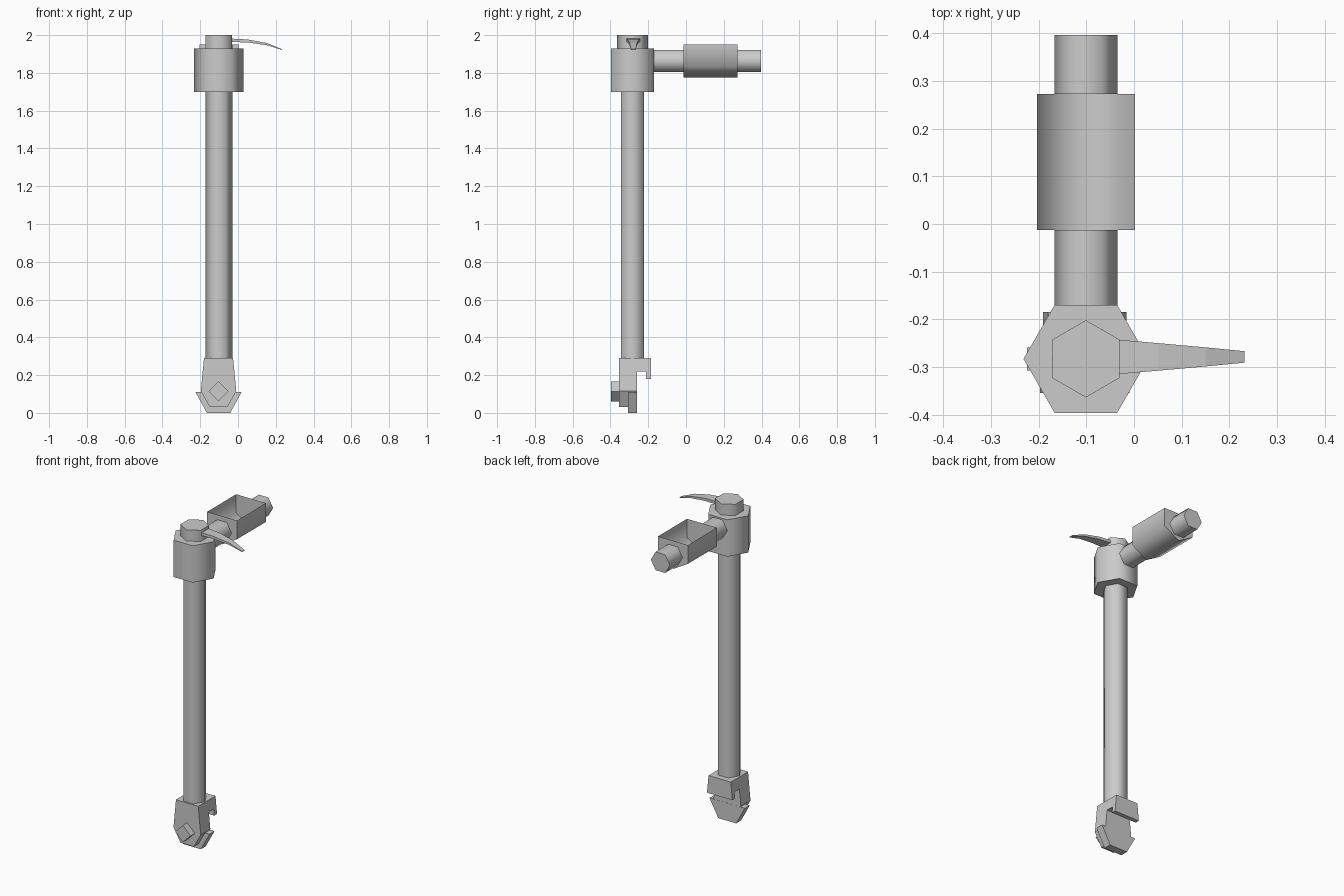
import bpy, bmesh
from math import cos, sin, pi, radians
from mathutils import Vector

if "Cube" in bpy.data.objects:
    bpy.data.objects.remove(bpy.data.objects["Cube"])

CX, CY, CZ = -0.101, -0.283, 1.863   # post centre (x, y) and side arm height


def finish(name, bm, smooth=False):
    bmesh.ops.recalc_face_normals(bm, faces=bm.faces)
    me = bpy.data.meshes.new(name)
    bm.to_mesh(me)
    bm.free()
    ob = bpy.data.objects.new(name, me)
    bpy.context.collection.objects.link(ob)
    if smooth:
        bpy.ops.object.select_all(action='DESELECT')
        ob.select_set(True)
        bpy.context.view_layer.objects.active = ob
        bpy.ops.object.shade_smooth_by_angle(angle=radians(65))
    return ob


def extrude(points, offset):
    bm = bmesh.new()
    face = bm.faces.new([bm.verts.new(p) for p in points])
    res = bmesh.ops.extrude_face_region(bm, geom=[face], use_keep_orig=True)
    verts = [g for g in res['geom'] if isinstance(g, bmesh.types.BMVert)]
    bmesh.ops.translate(bm, verts=verts, vec=Vector(offset))
    return bm


def ring(r, n=6, turn=0.0):
    return [(r * cos(turn + 2 * pi * i / n), r * sin(turn + 2 * pi * i / n)) for i in range(n)]


def upright(name, r, z0, z1, turn=0.0):
    pts = [(CX + a, CY + b, z0) for a, b in ring(r, 6, turn)]
    return finish(name, extrude(pts, (0, 0, z1 - z0)), True)


def along_y(name, outline, y0, y1, smooth=False):
    return finish(name, extrude([(x, y0, z) for x, z in outline], (0, y1 - y0, 0)), smooth)


# Post, collar and cap
upright("post", 0.071, 0.28, 1.95)
upright("collar", 0.131, 1.70, 1.93)
upright("post_cap", 0.081, 1.92, 2.0, pi / 6)

# Side arm in two lengths, either side of the holder
arm = [(CX + a, CZ + b) for a, b in ring(0.066)]
along_y("side_arm_inner", arm, -0.19, -0.013, True)
along_y("side_arm_outer", arm, 0.273, 0.397, True)

# Open-topped holder with a V bottom and closed ends
trough = [(CX - 0.103, 1.951), (CX - 0.103, 1.834), (CX, 1.775),
          (CX + 0.103, 1.834), (CX + 0.103, 1.951)]
bm = extrude([(x, -0.013, z) for x, z in trough], (0, 0.286, 0))
bm.normal_update()
bmesh.ops.recalc_face_normals(bm, faces=bm.faces)
bmesh.ops.delete(bm, geom=[f for f in bm.faces if f.normal.z > 0.9], context='FACES_ONLY')
finish("open_holder", bm, True)

# Curved lever, tapering to its tip: x, top z, thickness, half width
bm = bmesh.new()
prev = None
for x, top, t, w in [(-0.045, 1.982, 0.018, 0.037), (0.05, 1.977, 0.016, 0.029),
                     (0.15, 1.959, 0.012, 0.020), (0.232, 1.926, 0.004, 0.012)]:
    cur = [bm.verts.new((x, CY + 0.004 + s * w, top - d))
           for s, d in ((-1, 0), (1, 0), (1, t), (-1, t))]
    if prev:
        for i in range(4):
            j = (i + 1) % 4
            bm.faces.new((prev[i], prev[j], cur[j], cur[i]))
    else:
        bm.faces.new(cur)
    prev = cur
bm.faces.new(prev)
finish("lever", bm)

# Clamp body: hooked side profile, width changing with height
profile = [(-0.355, 0.03), (-0.26, 0.03), (-0.26, 0.22), (-0.212, 0.22),
           (-0.212, 0.18), (-0.185, 0.18), (-0.185, 0.29), (-0.355, 0.29)]
bm = extrude([(-1, y, z) for y, z in profile], (2, 0, 0))
bmesh.ops.bisect_plane(bm, geom=bm.verts[:] + bm.edges[:] + bm.faces[:],
                       plane_co=(0, 0, 0.115), plane_no=(0, 0, 1))
for v in bm.verts:
    z = v.co.z
    half = 0.077 + (0.29 - z) * 0.097 if z > 0.114 else 0.046 + (z - 0.03) * 0.565
    v.co.x = -0.103 + v.co.x * half
finish("clamp_body", bm)

# Lower jaw plate and square bolt
jaw = [(-0.225, 0.11), (-0.165, 0.0), (-0.041, 0.0), (0.019, 0.11)]
along_y("lower_jaw", jaw, -0.308, -0.259)
bolt = [(-0.103 + a, 0.114 + b) for a, b in ring(0.053, 4)]
along_y("square_bolt", bolt, -0.397, -0.35)
